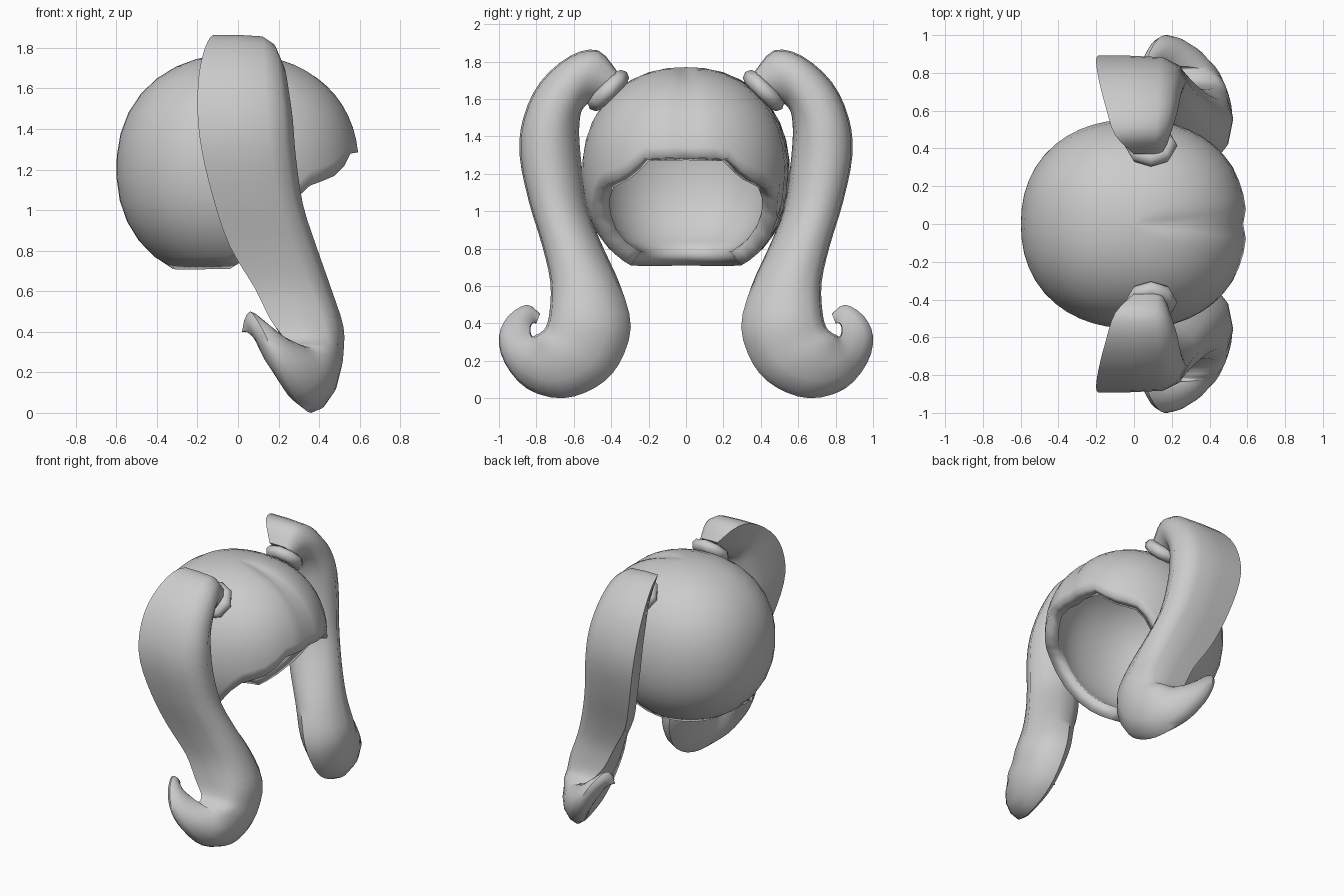
import bpy, bmesh, math
from mathutils import Vector, Matrix

old = bpy.data.objects.get("Cube")
if old:
    bpy.data.objects.remove(old)

hair = bpy.data.materials.new("light_grey")
hair.use_nodes = True
GREY = (0.6, 0.6, 0.6, 1)
hair.diffuse_color = GREY
hair.node_tree.nodes["Principled BSDF"].inputs["Base Color"].default_value = GREY


def finish(name, bm, angle):
    bmesh.ops.remove_doubles(bm, verts=bm.verts, dist=0.0005)
    bmesh.ops.recalc_face_normals(bm, faces=bm.faces)
    mesh = bpy.data.meshes.new(name)
    bm.to_mesh(mesh)
    bm.free()
    mesh.materials.append(hair)
    obj = bpy.data.objects.new(name, mesh)
    bpy.context.collection.objects.link(obj)
    bpy.ops.object.select_all(action='DESELECT')
    obj.select_set(True)
    bpy.context.view_layer.objects.active = obj
    bpy.ops.object.shade_smooth_by_angle(angle=math.radians(angle))
    return obj


def bridge(bm, rings, closed):
    """Quads between successive rings of points."""
    rows = [[bm.verts.new(p) for p in ring] for ring in rings]
    for a, b in zip(rows, rows[1:]):
        n = len(a)
        for i in range(n if closed else n - 1):
            j = (i + 1) % n
            bm.faces.new((a[i], a[j], b[j], b[i]))
    return rows


# Hair cap: rounded shell, high fringe over the face, low at the nape
RIM = [(0, 8), (24, 7), (33, -2), (55, -9), (64, -20), (80, -45),
       (95, -59), (130, -58), (180, -57)]
RADII = Vector((0.6, 0.555, 0.565))
POWER = 2.2
SEGS, ROWS = 48, 14


def rim_elevation(deg):
    for (a0, e0), (a1, e1) in zip(RIM, RIM[1:]):
        if deg <= a1:
            return e0 + (e1 - e0) * (deg - a0) / (a1 - a0)
    return RIM[-1][1]


def cap_point(azimuth, t):
    deg = abs((math.degrees(azimuth) + 180) % 360 - 180)
    e = math.radians(90 + (rim_elevation(deg) - 90) * t)
    d = Vector((math.cos(e) * math.cos(azimuth), math.cos(e) * math.sin(azimuth), math.sin(e)))
    p = d / sum(abs(c / r) ** POWER for c, r in zip(d, RADII)) ** (1 / POWER)
    # centre parting
    if p.x > 0:
        p *= 1 - 0.03 * math.exp(-(p.y / 0.04) ** 2) * min(1, p.x / 0.2)
    return p + Vector((0, 0, 1.205))


bm = bmesh.new()
bridge(bm, [[cap_point(math.tau * i / SEGS, r / ROWS) for i in range(SEGS)]
            for r in range(ROWS + 1)], True)
cap = finish("hair_cap", bm, 50)
shell = cap.modifiers.new("thickness", 'SOLIDIFY')
shell.thickness = 0.09
shell.offset = -1

# Pigtail: outer rail y z, inner rail y z, back x, front x
STATIONS = [
    (.37, 1.75, .46, 1.61, .0, .17), (.47, 1.86, .53, 1.57, -.1, .2),
    (.62, 1.83, .56, 1.53, -.15, .23), (.78, 1.69, .57, 1.46, -.19, .25),
    (.87, 1.5, .57, 1.38, -.2, .27), (.89, 1.3, .555, 1.22, -.18, .285),
    (.84, 1.05, .52, 1.0, -.12, .32), (.77, .82, .44, .8, -.04, .39),
    (.725, .62, .35, .6, .08, .46), (.73, .46, .295, .38, .16, .52),
    (.75, .38, .36, .18, .22, .52), (.78, .35, .48, .06, .24, .51),
    (.8, .34, .66, 0, .24, .48), (.82, .33, .85, .05, .17, .43),
    (.83, .35, .97, .19, .1, .35), (.83, .38, 1, .33, .07, .25),
    (.82, .4, .95, .44, .04, .17), (.8, .4, .85, .5, .02, .1),
    (.8, .4, .78, .45, .03, .08)]
# Flat outer face with a sharp back edge, round front and inside
SECTION = [(-1, 1), (-.3, 1), (.45, .95), (.8, .7), (1, .15), (.85, -.45),
           (.45, -.87), (0, -1), (-.4, -.75), (-.75, -.1)]


def smooth_stations(pts, steps):
    """Catmull-Rom resampling."""
    out = []
    for i in range(len(pts) - 1):
        a, b, c, d = (pts[max(0, min(len(pts) - 1, i + k))] for k in (-1, 0, 1, 2))
        for s in range(steps):
            t = s / steps
            out.append([q + t / 2 * (r - p + t * (2 * p - 5 * q + 4 * r - w
                        + t * (3 * (q - r) + w - p))) for p, q, r, w in zip(a, b, c, d)])
    return out + [list(pts[-1])]


def section_ring(station, side):
    oy, oz, iy, iz, x0, x1 = station
    ring = []
    for u, v in SECTION:
        k = (v + 1) / 2
        ring.append((x0 + (x1 - x0) * (u + 1) / 2, side * (iy + (oy - iy) * k),
                     max(0, iz + (oz - iz) * k)))
    return ring


for side, label in ((1, "back"), (-1, "front")):
    bm = bmesh.new()
    rows = bridge(bm, [section_ring(s, side) for s in smooth_stations(STATIONS, 3)], True)
    bm.faces.new(rows[0])
    bm.faces.new(rows[-1])
    finish(label + "_pigtail", bm, 50)

    # Hair tie: chunky ring between the cap and the pigtail
    bm = bmesh.new()
    turn = Matrix.Rotation(-side * math.radians(45), 3, 'X')
    centre = Vector((0.09, side * 0.415, 1.645))
    rings = []
    for i in range(9):
        a = math.tau * i / 8
        rings.append([])
        for j in range(8):
            b = math.tau * j / 8
            r = 0.09 + 0.05 * math.cos(b)
            p = Vector((r * math.cos(a), r * math.sin(a), 0.045 * math.sin(b)))
            rings[-1].append(centre + turn @ p)
    bridge(bm, rings, True)
    finish(label + "_hair_tie", bm, 50)
